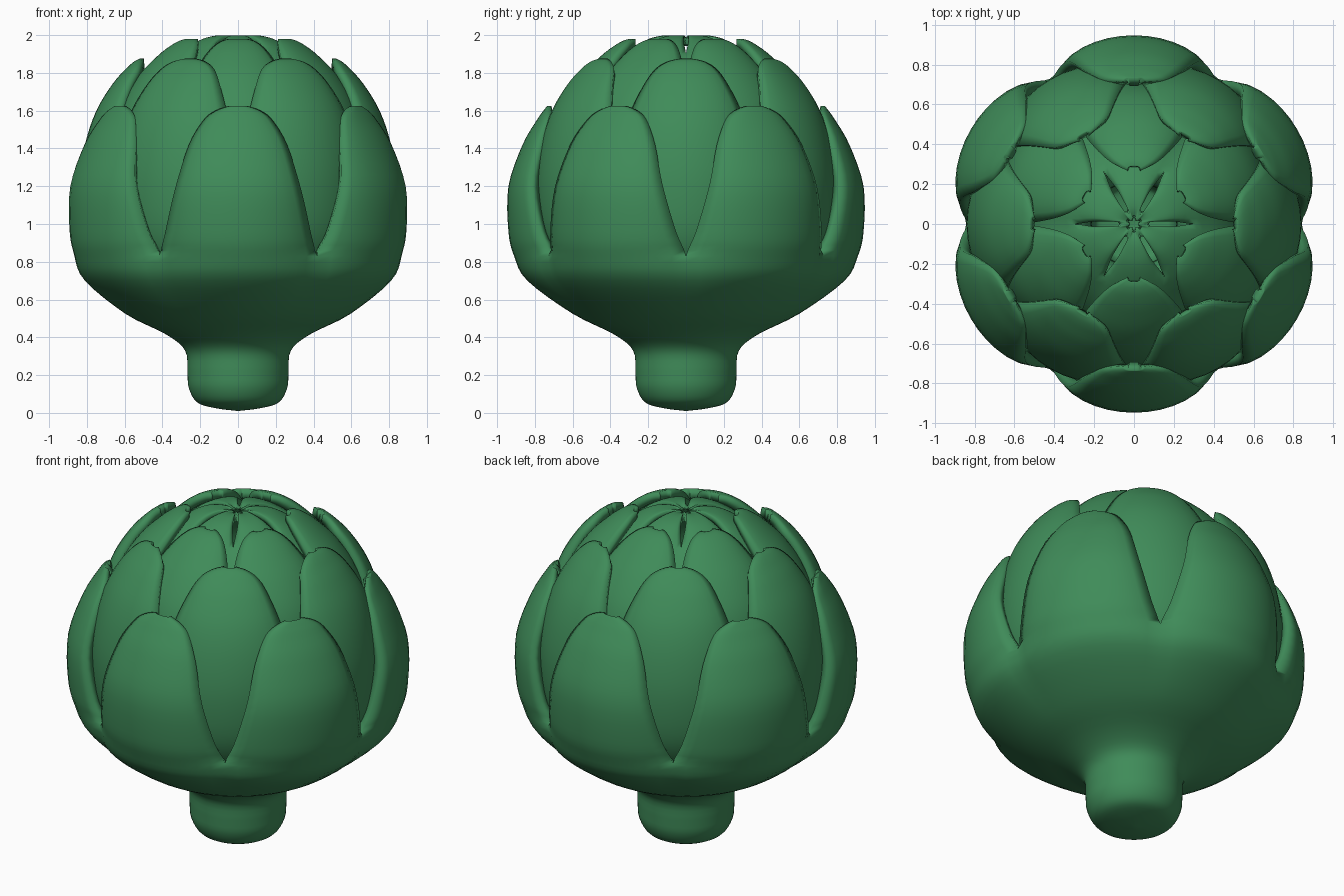
import bpy, bmesh, math

if "Cube" in bpy.data.objects:
    bpy.data.objects.remove(bpy.data.objects["Cube"])

green = bpy.data.materials.new("leaf green")
green.diffuse_color = (0.05, 0.26, 0.10, 1)
green.use_nodes = True
green.node_tree.nodes["Principled BSDF"].inputs["Base Color"].default_value = green.diffuse_color


def smooth_path(pts, n=4):
    """Catmull-Rom curve through the profile points."""
    out = []
    for i in range(len(pts) - 1):
        p0, p1, p2 = pts[max(i - 1, 0)], pts[i], pts[i + 1]
        p3 = pts[min(i + 2, len(pts) - 1)]
        for k in range(n):
            t = k / n
            out.append([0.5 * (2 * b + (c - a) * t + (2 * a - 5 * b + 4 * c - d) * t * t
                               + (3 * b - a - 3 * c + d) * t ** 3)
                        for a, b, c, d in zip(p0, p1, p2, p3)])
    out.append(list(pts[-1]))
    return out


def leaf_ring(name, profile, start, thickness, drop):
    """Six leaves joined at the base; profile rows are radius, height, half angle."""
    rows = smooth_path(profile)
    cols = 12
    bm = bmesh.new()
    for k in range(6):
        mid = math.radians(start + 60 * k)
        grid = []
        for r, z, half in rows:
            r, half = max(r, 0), max(min(half, 30), 1)
            free = min(max((z - 0.5) / 0.35, 0), 1)     # leaves bulge only above the base
            line = []
            for c in range(cols + 1):
                u = 2 * c / cols - 1
                ang = math.radians(u * half)
                rr = r * (1 - free * drop * (u * half / 30) ** 2)
                if half < 29.9:
                    rr -= 0.02 * u ** 6                 # rim curls inwards
                line.append(bm.verts.new((rr * math.cos(mid + ang),
                                          rr * math.sin(mid + ang), z)))
            grid.append(line)
        for a, b in zip(grid, grid[1:]):
            for c in range(cols):
                bm.faces.new((a[c], a[c + 1], b[c + 1], b[c]))
    bmesh.ops.remove_doubles(bm, verts=bm.verts, dist=0.0008)
    me = bpy.data.meshes.new(name)
    bm.to_mesh(me)
    bm.free()
    me.materials.append(green)
    ob = bpy.data.objects.new(name, me)
    bpy.context.collection.objects.link(ob)
    mod = ob.modifiers.new("thickness", 'SOLIDIFY')
    mod.thickness = thickness
    mod.offset = -1
    bpy.ops.object.select_all(action='DESELECT')
    ob.select_set(True)
    bpy.context.view_layer.objects.active = ob
    bpy.ops.object.shade_smooth_by_angle(angle=math.radians(60))


# stem and outer leaves
leaf_ring("stem_and_outer_leaves", [
    (0, 0.01, 30), (0.12, 0.025, 30), (0.215, 0.055, 30), (0.26, 0.13, 30), (0.268, 0.22, 30),
    (0.28, 0.33, 30), (0.38, 0.415, 30), (0.60, 0.525, 30), (0.84, 0.70, 30),
    (0.91, 0.83, 30), (0.94, 0.96, 26.5), (0.94, 1.20, 22), (0.865, 1.42, 18.5),
    (0.79, 1.55, 14), (0.755, 1.60, 9.5), (0.735, 1.625, 4)], 30, 0.055, 0.08)

# second row of leaves, turned half a step
leaf_ring("second_leaves", [
    (0.60, 0.66, 30), (0.74, 0.78, 30), (0.82, 0.95, 30), (0.84, 1.20, 30),
    (0.81, 1.42, 28), (0.75, 1.60, 25), (0.665, 1.74, 21), (0.595, 1.82, 17),
    (0.55, 1.86, 11), (0.52, 1.875, 4)], 0, 0.055, 0.08)

# third row of leaves
leaf_ring("third_leaves", [
    (0.60, 0.90, 30), (0.72, 1.15, 30), (0.71, 1.42, 30), (0.66, 1.62, 30),
    (0.56, 1.78, 29), (0.45, 1.89, 26), (0.37, 1.95, 21), (0.32, 1.975, 14),
    (0.29, 1.98, 7)], 30, 0.05, 0.08)

# innermost leaves closing the top
leaf_ring("inner_leaves", [
    (0.55, 1.15, 30), (0.59, 1.42, 30), (0.56, 1.62, 30), (0.46, 1.78, 30),
    (0.33, 1.90, 30), (0.22, 1.97, 26), (0.14, 1.995, 24), (0.08, 1.998, 21),
    (0.04, 1.985, 14)], 30, 0.05, 0.06)
